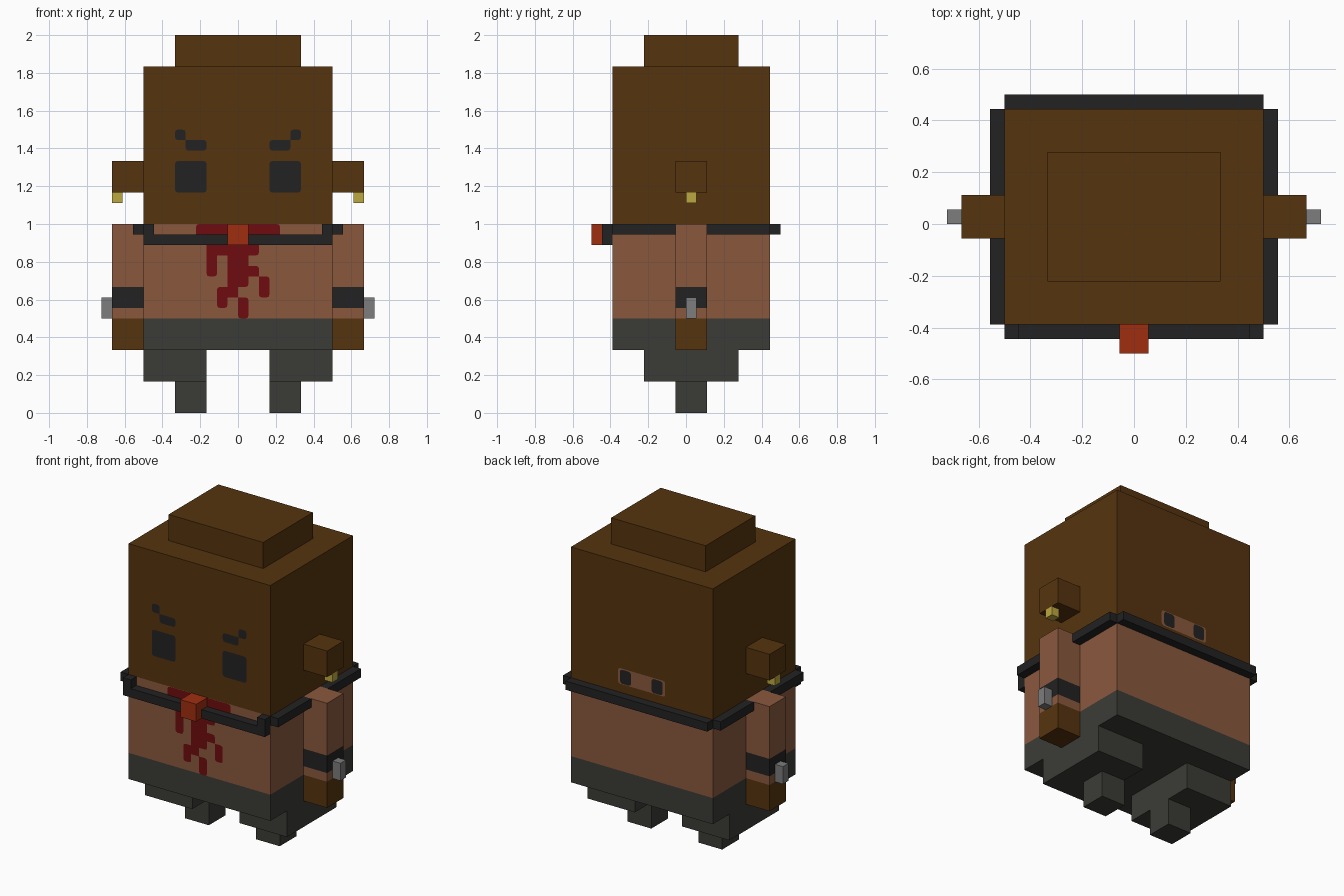
import bpy
import bmesh
from mathutils import Vector

cube = bpy.data.objects.get("Cube")
if cube:
    bpy.data.objects.remove(cube, do_unlink=True)

U = 1 / 18          # size of one small voxel
FRONT, BACK = -7 * U, 8 * U


def material(name, *rgb):
    m = bpy.data.materials.new(name)
    m.use_nodes = True
    m.diffuse_color = (*rgb, 1)
    bsdf = next(n for n in m.node_tree.nodes if n.type == "BSDF_PRINCIPLED")
    bsdf.inputs["Base Color"].default_value = (*rgb, 1)
    return m


BROWN = material("dark brown", .093, .034, .0044)
SKIN = material("tan", .254, .098, .048)
BLACK = material("near black", .016, .016, .016)
PANTS = material("grey green", .044, .044, .037)
STAIN = material("dark red", .156, .0037, .0044)
RED = material("orange red", .352, .027, .005)
GOLD = material("gold", .515, .392, .051)
STEEL = material("steel grey", .205, .205, .205)


def finish(name, bm, mats):
    mesh = bpy.data.meshes.new(name)
    bm.to_mesh(mesh)
    bm.free()
    for m in mats:
        mesh.materials.append(m)
    ob = bpy.data.objects.new(name, mesh)
    bpy.context.collection.objects.link(ob)
    return ob


def box(name, x, y, z, *mats, cuts=()):
    """Box from ranges in voxels; cuts are heights where the colour changes."""
    bm = bmesh.new()
    bmesh.ops.create_cube(bm, size=1)
    for v in bm.verts:
        v.co = Vector([(r[0] if c < 0 else r[1]) * U for c, r in zip(v.co, (x, y, z))])
    for c in cuts:
        bmesh.ops.bisect_plane(bm, geom=bm.verts[:] + bm.edges[:] + bm.faces[:],
                               plane_co=(0, 0, c * U), plane_no=(0, 0, 1))
    for f in bm.faces:
        f.material_index = sum(f.calc_center_median().z > c * U for c in cuts)
    bmesh.ops.recalc_face_normals(bm, faces=bm.faces)
    return finish(name, bm, mats)


def pair(name, x, *args, **kw):
    """The same box on both sides."""
    box("left_" + name, x, *args, **kw)
    box("right_" + name, (-x[1], -x[0]), *args, **kw)


def paint(name, mat, rects, y, facing, rounding=.015):
    """Thin flat marks (x0, x1, z0, z1 in voxels) with rounded outer corners."""
    bm = bmesh.new()
    for x0, x1, z0, z1 in rects:
        corners = [(x0, z0), (x1, z0), (x1, z1), (x0, z1)]
        bm.faces.new([bm.verts.new((a * U, y, b * U)) for a, b in corners])
    bmesh.ops.remove_doubles(bm, verts=bm.verts, dist=.001)
    tips = [v for v in bm.verts if len(v.link_faces) == 1]
    bmesh.ops.bevel(bm, geom=tips, offset=rounding, segments=2, profile=.5, affect="VERTICES")
    for f in bm.faces:
        f.normal_update()
        if f.normal.y * facing < 0:
            f.normal_flip()
    return finish(name, bm, [mat])


# Body, head and hat
box("body_and_head", (-9, 9), (-7, 8), (6, 33), PANTS, SKIN, BROWN, cuts=(9, 18))
box("head_top", (-6, 6), (-4, 5), (33, 36), BROWN)

# Limbs, ears and jewellery
pair("arm", (9, 12), (-1, 2), (6, 18), BROWN, SKIN, BLACK, SKIN, cuts=(9, 10, 12))
pair("wrist_piece", (12, 13), (0, 1), (9, 11), STEEL)
pair("ear", (9, 12), (-1, 2), (21, 24), BROWN)
pair("earring", (11, 12), (0, 1), (20, 21), GOLD)
pair("leg", (3, 9), (-4, 5), (3, 6), PANTS)
pair("foot", (3, 6), (-1, 2), (0, 3), PANTS)

# Collar around the neck
box("collar_front", (-9, 9), (-8, -7), (16, 17), BLACK)
pair("collar_post", (8, 9), (-8, -7), (17, 18), BLACK)
pair("collar_side_front", (9, 10), (-7, -1), (17, 18), BLACK)
pair("collar_side_back", (9, 10), (2, 8), (17, 18), BLACK)
box("collar_back", (-9, 9), (8, 9), (17, 18), BLACK)
box("collar_knot", (-1, 1), (-9, -7), (16, 18), RED)

# Eyes and brows
for side, s in (("left", 1), ("right", -1)):
    paint(side + "_eye", BLACK, [(3 * s, 6 * s, 21, 24)], FRONT - .003, -1)
    paint(side + "_brow", BLACK, [(3 * s, 5 * s, 25, 26), (5 * s, 6 * s, 26, 27)],
          FRONT - .003, -1)

# Dripping stain on the chest, one text row per voxel row from the neck down
drips = ["########",
         "########",
         ".#####..",
         ".#.##...",
         ".#.###..",
         "...##.#.",
         "..##..#.",
         "..#.#...",
         "....#..."]
cells = [(c - 4, c - 3, 17 - r, 18 - r)
         for r, row in enumerate(drips) for c, ch in enumerate(row) if ch == "#"]
paint("chest_stain", STAIN, cells, FRONT - .003, -1)

# Opening at the back of the head
paint("back_opening", SKIN, [(-3, 3, 19, 20.8)], BACK + .003, 1)
paint("back_opening_spots", BLACK, [(-2.7, -1.3, 19.1, 20.7), (1.3, 2.7, 19.1, 20.7)],
      BACK + .006, 1)
